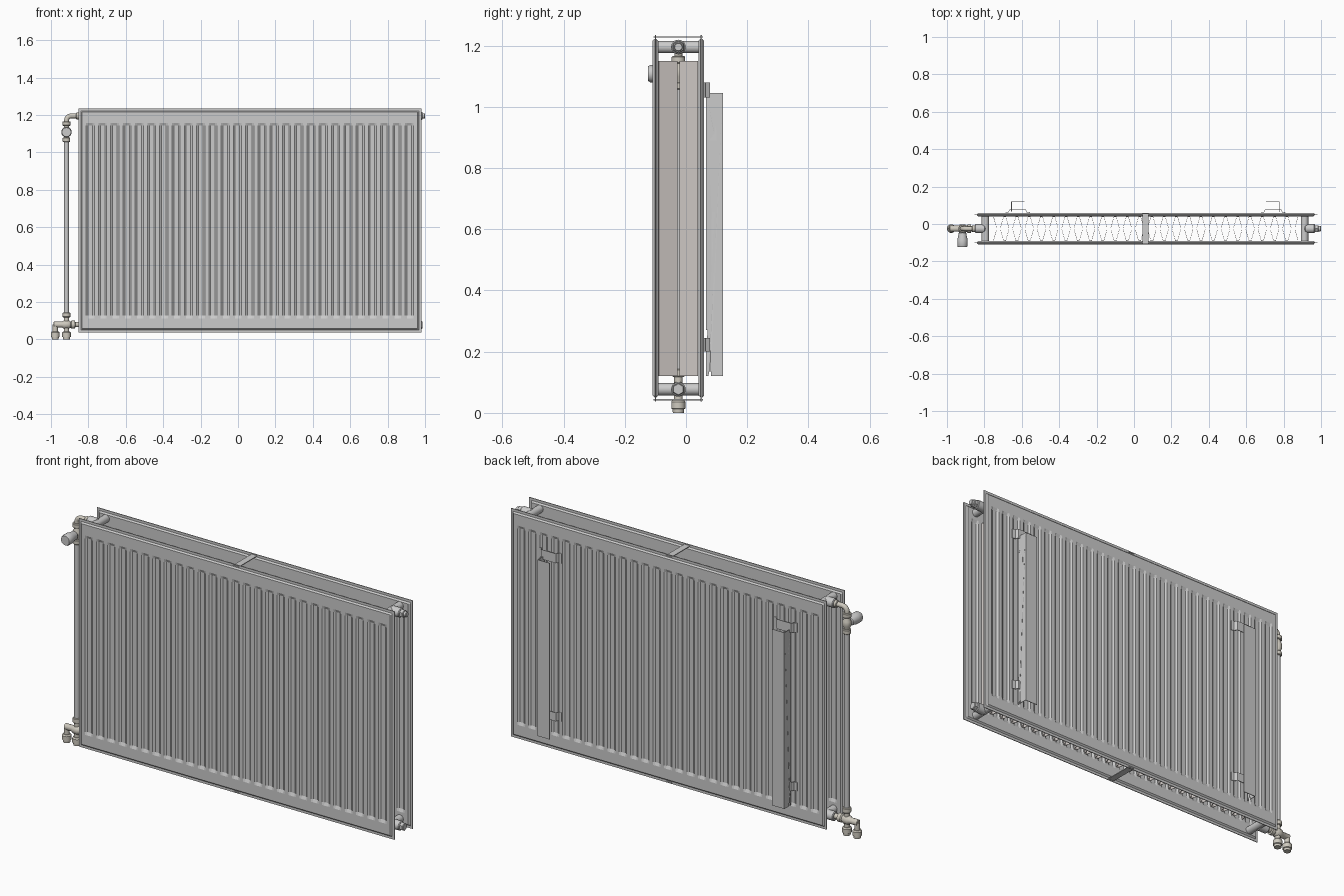
import bpy, bmesh, math
from mathutils import Vector, Matrix

if "Cube" in bpy.data.objects:
    bpy.data.objects.remove(bpy.data.objects["Cube"])

def material(name, col):
    m = bpy.data.materials.new(name)
    m.diffuse_color = (*col, 1)
    m.use_nodes = True
    m.node_tree.nodes["Principled BSDF"].inputs["Base Color"].default_value = m.diffuse_color
    return m

BRASS = material("warm_metal", (0.62, 0.59, 0.52))
FIN = material("fin_metal", (0.60, 0.56, 0.54))

def finish(name, bm, mat=None, smooth=False, thick=0):
    bmesh.ops.recalc_face_normals(bm, faces=bm.faces)
    me = bpy.data.meshes.new(name)
    bm.to_mesh(me)
    bm.free()
    ob = bpy.data.objects.new(name, me)
    bpy.context.collection.objects.link(ob)
    if mat:
        me.materials.append(mat)
    if thick:
        s = ob.modifiers.new("thickness", 'SOLIDIFY')
        s.thickness, s.offset = thick, 0
    if smooth:
        bpy.ops.object.select_all(action='DESELECT')
        ob.select_set(True)
        bpy.context.view_layer.objects.active = ob
        bpy.ops.object.shade_smooth_by_angle(angle=math.radians(35))
    return ob

def lathe(name, origin, axis, profile, mat=None, n=20):
    """Closed solid of revolution: profile is (radius, distance along axis)."""
    bm = bmesh.new()
    rot = Vector((0, 0, 1)).rotation_difference(Vector(axis)).to_matrix()
    o = Vector(origin)
    rings = [[bm.verts.new(o + rot @ Vector((r * math.cos(2 * math.pi * i / n),
              r * math.sin(2 * math.pi * i / n), h))) for i in range(n)] for r, h in profile]
    for a, b in zip(rings, rings[1:]):
        for i in range(n):
            bm.faces.new((a[i], a[(i + 1) % n], b[(i + 1) % n], b[i]))
    bm.faces.new(rings[0])
    bm.faces.new(rings[-1])
    return finish(name, bm, mat, n > 8)

def rod(name, a, b, r, mat=None, n=20):
    d = Vector(b) - Vector(a)
    return lathe(name, a, d.normalized(), [(r, 0), (r, d.length)], mat, n)

def nut(name, o, axis, r, h, mat=BRASS, n=20):
    c = r * 0.15
    return lathe(name, o, axis, [(r - c, 0), (r, c), (r, h - c), (r - c, h)], mat, n)

def box(name, x0, x1, y0, y1, z0, z1, mat=None):
    bm = bmesh.new()
    bmesh.ops.create_cube(bm, size=1)
    for v in bm.verts:
        v.co = Vector(((x0 + x1) / 2 + v.co.x * (x1 - x0), (y0 + y1) / 2 + v.co.y * (y1 - y0),
                       (z0 + z1) / 2 + v.co.z * (z1 - z0)))
    return finish(name, bm, mat)

def extrude_strip(name, pts, z0, z1, mat=None, thick=0.003):
    """Vertical sheet following an (x, y) path."""
    bm = bmesh.new()
    lo = [bm.verts.new((x, y, z0)) for x, y in pts]
    hi = [bm.verts.new((x, y, z1)) for x, y in pts]
    for i in range(len(pts) - 1):
        bm.faces.new((lo[i], lo[i + 1], hi[i + 1], hi[i]))
    return finish(name, bm, mat, thick=thick)

# --- stamped water panels -------------------------------------------------
X0, X1, Z0, Z1 = -0.853, 0.98, 0.037, 1.235
GROOVES, FIRST, PITCH = 27, -0.790, 0.0656

def panel(name, y0):
    # x, z stations with state: 0 flange, 1 raised, 2 groove floor
    xs = [(X0, 0), (X0 + 0.013, 0), (X0 + 0.02, 1)]
    for i in range(GROOVES):
        c = FIRST + i * PITCH
        xs += [(c - 0.022, 1), (c - 0.012, 2), (c + 0.012, 2), (c + 0.022, 1)]
    xs += [(X1 - 0.02, 1), (X1 - 0.013, 0), (X1, 0)]
    zs = [(Z0, 0), (Z0 + 0.013, 0), (Z0 + 0.02, 1), (0.112, 1), (0.127, 2),
          (1.143, 2), (1.158, 1), (Z1 - 0.02, 1), (Z1 - 0.013, 0), (Z1, 0)]
    bm = bmesh.new()
    grids = []
    for side in (-1, 1):
        def depth(sx, sz):
            if sx == 0 or sz == 0:
                return 0.002
            return 0.0025 if sx == 2 and sz == 2 else 0.0095
        g = [[bm.verts.new((x, y0 + side * depth(sx, sz), z)) for z, sz in zs] for x, sx in xs]
        for i in range(len(xs) - 1):
            for j in range(len(zs) - 1):
                bm.faces.new((g[i][j], g[i + 1][j], g[i + 1][j + 1], g[i][j + 1]))
        grids.append(g)
    a, b = grids
    for i in range(len(xs) - 1):
        for j in (0, -1):
            bm.faces.new((a[i][j], a[i + 1][j], b[i + 1][j], b[i][j]))
    for j in range(len(zs) - 1):
        for i in (0, -1):
            bm.faces.new((a[i][j], a[i][j + 1], b[i][j + 1], b[i][j]))
    finish(name, bm)

panel("front_panel", -0.10)
panel("back_panel", 0.05)

# --- corrugated convector fins between the panels -------------------------
def fins(name, y_out, y_in):
    pts = []
    for i in range(25):
        c = -0.757 + (i + 0.5) * PITCH
        pts += [(c - 0.027, y_out), (c - 0.010, y_in), (c + 0.010, y_in), (c + 0.027, y_out)]
    extrude_strip(name, pts, 0.12, 1.15, FIN, 0.002)

fins("front_fins", -0.089, -0.029)
fins("back_fins", 0.039, -0.021)

# --- spacer straps, top and bottom ----------------------------------------
for tag, z in (("top", 1.228), ("bottom", 0.043)):
    box(tag + "_strap", 0.045, 0.078, -0.106, 0.056, z - 0.002, z + 0.002)

# --- corner tee connectors ------------------------------------------------
YC, ZT, ZB = -0.025, 1.195, 0.077
for zt, z in (("top", ZT), ("bottom", ZB)):
    for xt, x, s in (("left", -0.795, -1), ("right", 0.912, 1)):
        rod(f"{zt}_{xt}_cross_tube", (x, -0.093, z), (x, 0.043, z), 0.02)
        nut(f"{zt}_{xt}_socket", (x, YC, z), (s, 0, 0), 0.024, 0.055, None)

# --- plugs on the right ---------------------------------------------------
nut("vent_plug", (0.965, YC, ZT), (1, 0, 0), 0.021, 0.022, None, 6)
nut("vent_tip", (0.985, YC, ZT), (1, 0, 0), 0.014, 0.015, None)
nut("blind_plug", (0.965, YC, ZB), (1, 0, 0), 0.021, 0.022, None, 6)

# --- supply pipe and thermostatic valve on the left -----------------------
XP, XL = -0.917, -0.977
cu = bpy.data.curves.new("elbow", 'CURVE')
cu.dimensions = '3D'
cu.bevel_depth, cu.bevel_resolution, cu.use_fill_caps = 0.013, 4, True
path = [(-0.84, YC, ZT)] + [(XP + 0.025 - 0.025 * math.sin(t * math.pi / 10), YC,
        ZT - 0.025 + 0.025 * math.cos(t * math.pi / 10)) for t in range(6)] + [(XP, YC, 1.14)]
sp = cu.splines.new('POLY')
sp.points.add(len(path) - 1)
for p, c in zip(sp.points, path):
    p.co = (*c, 1)
elbow = bpy.data.objects.new("inlet_elbow", cu)
cu.materials.append(BRASS)
bpy.context.collection.objects.link(elbow)

nut("inlet_collar", (-0.848, YC, ZT), (-1, 0, 0), 0.018, 0.018)
nut("valve_top_nut", (XP, YC, 1.142), (0, 0, 1), 0.022, 0.024)
lathe("valve_body", (XP, YC, 1.065), (0, 0, 1),
      [(0.014, 0), (0.014, 0.02), (0.021, 0.033), (0.021, 0.058), (0.014, 0.07), (0.014, 0.085)], BRASS)
nut("valve_bottom_nut", (XP, YC, 1.056), (0, 0, 1), 0.020, 0.024)
lathe("thermostat_head", (XP, YC, 1.108), (0, -1, 0),
      [(0.015, 0), (0.015, 0.02), (0.021, 0.024), (0.023, 0.04), (0.028, 0.062),
       (0.028, 0.092), (0.024, 0.099)], None, 24)
rod("riser_pipe", (XP, YC, 0.11), (XP, YC, 1.08), 0.0135)

# --- double connection valve at the bottom left ---------------------------
nut("riser_nut", (XP, YC, 0.118), (0, 0, 1), 0.021, 0.026)
rod("riser_tail", (XP, YC, 0.08), (XP, YC, 0.125), 0.014, BRASS)
lathe("valve_manifold", (-0.845, YC, ZB + 0.002), (-1, 0, 0),
      [(0.014, 0), (0.014, 0.025), (0.022, 0.027), (0.022, 0.045), (0.016, 0.05), (0.023, 0.06),
       (0.023, 0.085), (0.016, 0.095), (0.016, 0.138), (0.012, 0.141)], BRASS)
for tag, x in (("supply", XP), ("return", XL)):
    rod(tag + "_leg", (x, YC, 0.02), (x, YC, 0.08), 0.014, BRASS)
    lathe(tag + "_nut", (x, YC, 0), (0, 0, 1),
          [(0.018, 0), (0.019, 0.012), (0.023, 0.014), (0.023, 0.036), (0.018, 0.043)], BRASS)

# --- wall brackets on the back --------------------------------------------
WEB = [(.12, .12), (.12, 1.045), (.066, 1.045), (.066, .96), (.077, .955), (.08, .975), (.088, .965),
       (.09, .92), (.10, .92), (.10, .89), (.066, .89), (.066, .27), (.10, .27), (.10, .24),
       (.086, .235), (.086, .205), (.066, .20), (.066, .12), (.074, .12), (.074, .135),
       (.082, .135), (.082, .12)]
for tag, c, s in (("left", -0.622, -1), ("right", 0.744, 1)):
    xw = c + s * 0.033
    bm = bmesh.new()
    bm.faces.new([bm.verts.new((xw, y, z)) for y, z in WEB])
    bmesh.ops.triangulate(bm, faces=bm.faces)
    finish(tag + "_bracket_web", bm, thick=0.003)
    box(tag + "_bracket_plate", min(xw, xw - s * 0.07), max(xw, xw - s * 0.07), 0.1185, 0.1215, 0.12, 1.045)
    hat = [(c - 0.066, .061), (c - 0.05, .063), (c - 0.042, .077), (c + 0.042, .077),
           (c + 0.05, .063), (c + 0.066, .061)]
    extrude_strip(tag + "_upper_clip", hat, 1.03, 1.08)
    extrude_strip(tag + "_lower_clip", hat, 0.20, 0.245)
